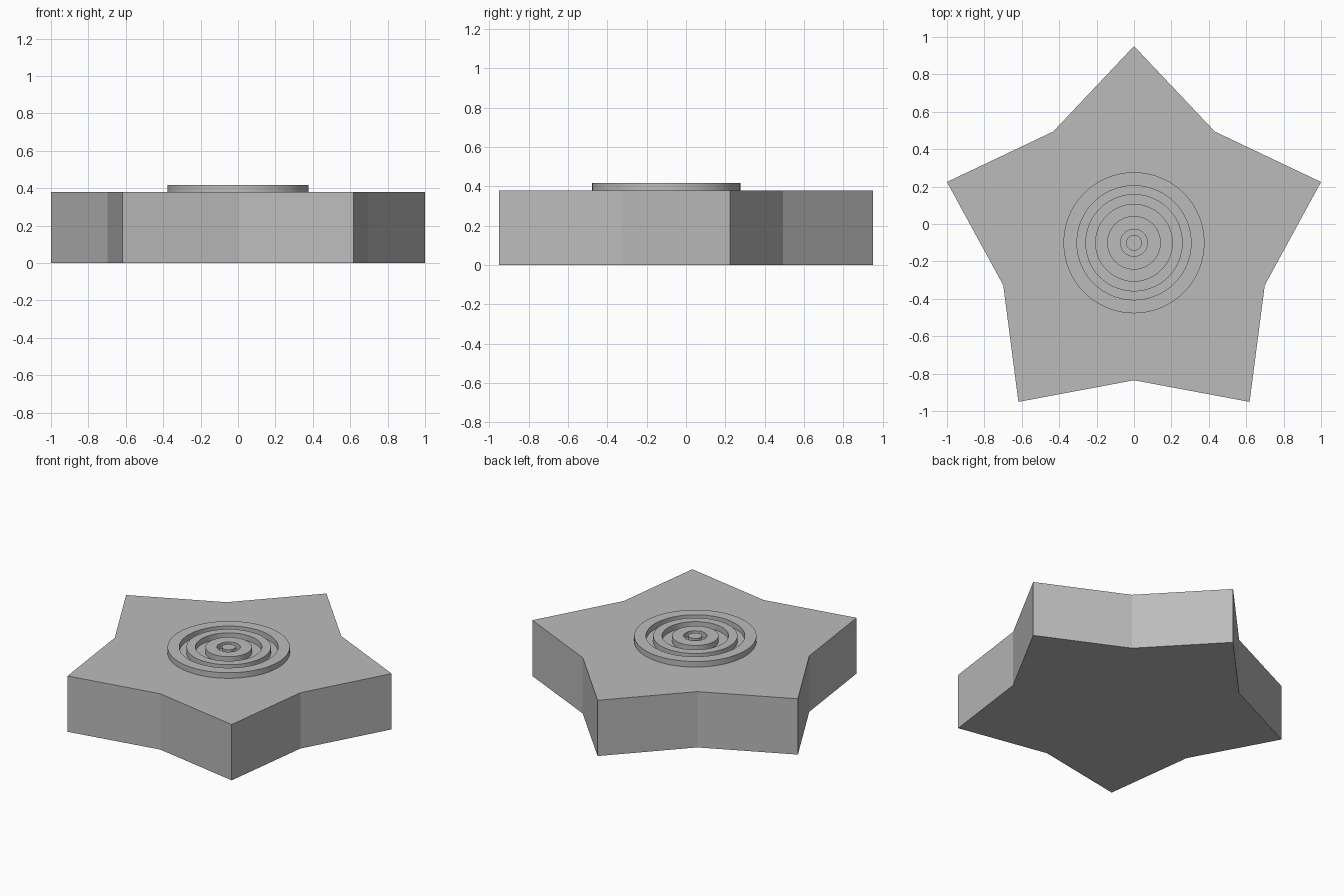
import bpy, bmesh, math

if "Cube" in bpy.data.objects:
    bpy.data.objects.remove(bpy.data.objects["Cube"])

CY = -0.1004          # star centre along y
BASE_TOP, RING_TOP = 0.38, 0.418

grey = bpy.data.materials.new("plain_grey")
grey.diffuse_color = (0.5, 0.5, 0.5, 1)
grey.use_nodes = True
grey.node_tree.nodes["Principled BSDF"].inputs["Base Color"].default_value = grey.diffuse_color


def finish(name, bm):
    bmesh.ops.recalc_face_normals(bm, faces=bm.faces)
    me = bpy.data.meshes.new(name)
    bm.to_mesh(me)
    bm.free()
    ob = bpy.data.objects.new(name, me)
    ob.location.y = CY
    me.materials.append(grey)
    bpy.context.collection.objects.link(ob)
    return ob


def star(name, outer, inner, height):
    bm = bmesh.new()
    pts = []
    for i in range(10):
        r = inner if i % 2 else outer
        a = math.pi / 2 + i * math.pi / 5
        pts.append(bm.verts.new((r * math.cos(a), r * math.sin(a), 0)))
    face = bm.faces.new(pts)
    ext = bmesh.ops.extrude_face_region(bm, geom=[face], use_keep_orig=True)
    top = [v for v in ext["geom"] if isinstance(v, bmesh.types.BMVert)]
    bmesh.ops.translate(bm, verts=top, vec=(0, 0, height))
    return finish(name, bm)


def ring(name, r_in, r_out, z0, z1, n=96):
    # lathe a rectangular section; r_in = 0 gives a solid disc
    bm = bmesh.new()

    def loop(r, z):
        return [bm.verts.new((r * math.cos(t * math.tau / n),
                              r * math.sin(t * math.tau / n), z)) for t in range(n)]

    loops = [loop(r_out, z0), loop(r_out, z1)]
    if r_in:
        loops += [loop(r_in, z1), loop(r_in, z0)]
    else:
        bm.faces.new(loops[1])
    for a, b in zip(loops, loops[1:]):
        for i in range(n):
            j = (i + 1) % n
            bm.faces.new((a[i], a[j], b[j], b[i]))
    ob = finish(name, bm)
    bpy.ops.object.select_all(action="DESELECT")
    ob.select_set(True)
    bpy.context.view_layer.objects.active = ob
    bpy.ops.object.shade_smooth_by_angle(angle=math.radians(30))


# star-shaped block
star("star_base", 1.0515, 0.735, BASE_TOP)

# concentric raised rings with a small centre button
for name, a, b in (("outer_ring", 0.305, 0.377), ("middle_ring", 0.205, 0.26),
                   ("inner_ring", 0.072, 0.143), ("centre_button", 0, 0.042)):
    ring(name, a, b, BASE_TOP, RING_TOP)
